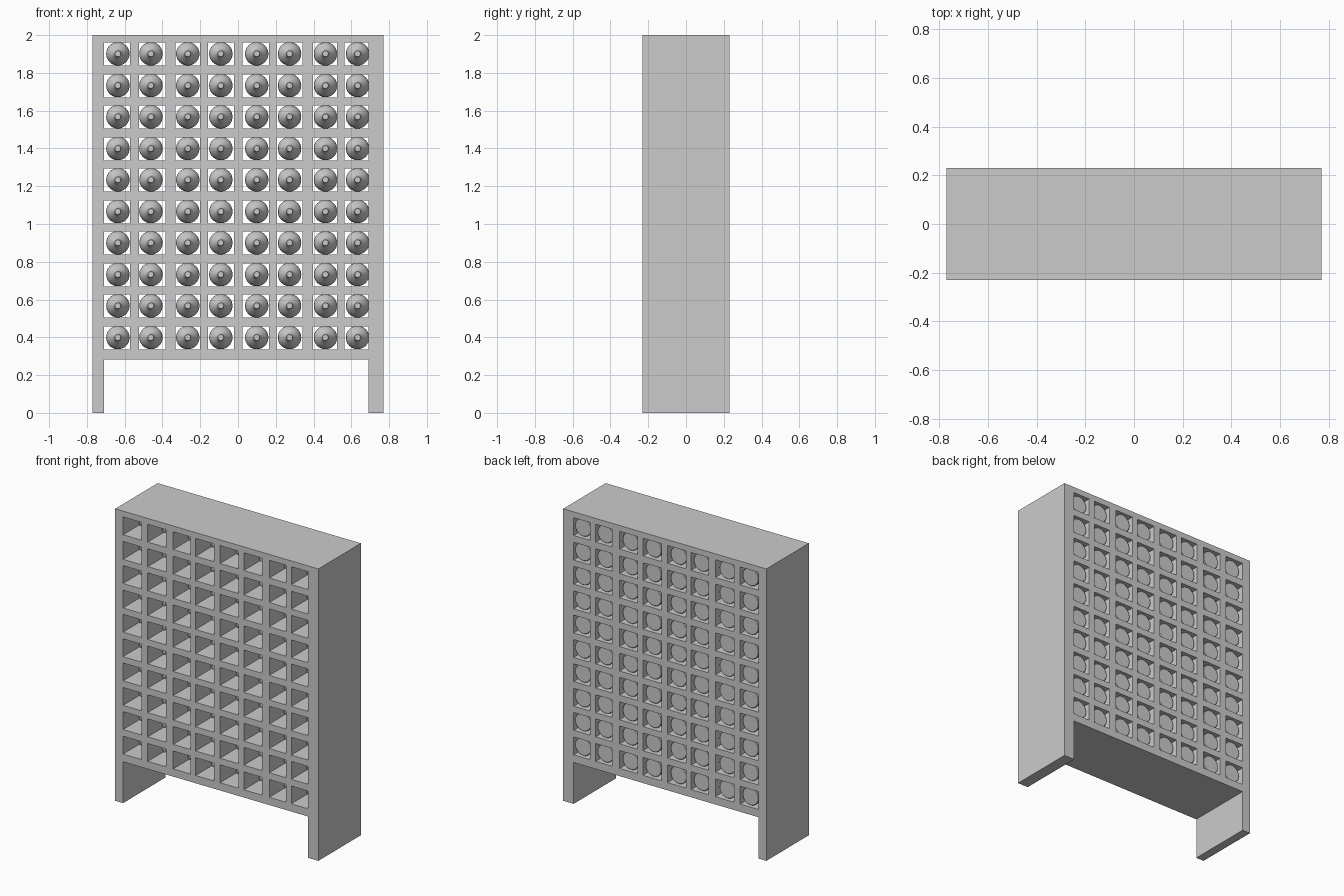
import bpy, bmesh
from math import pi, sin, cos

if "Cube" in bpy.data.objects:
    bpy.data.objects.remove(bpy.data.objects["Cube"])

DEPTH = 0.23
# openings: (left, right) of each column, (bottom, top) of each row
COLS = [(-0.71, -0.572), (-0.523, -0.383), (-0.33, -0.2), (-0.16, -0.022),
        (0.025, 0.165), (0.205, 0.342), (0.398, 0.523), (0.565, 0.69)]
BOTTLE_X = [-0.636, -0.461, -0.266, -0.091, 0.099, 0.273, 0.463, 0.633]
ROWS = []
for i in range(5):
    base = 0.336 + i * 0.3335
    ROWS += [(base, base + 0.122), (base + 0.168, base + 0.290)]


def finish(name, bm):
    bmesh.ops.recalc_face_normals(bm, faces=bm.faces)
    mesh = bpy.data.meshes.new(name)
    bm.to_mesh(mesh)
    bm.free()
    obj = bpy.data.objects.new(name, mesh)
    bpy.context.collection.objects.link(obj)
    return obj


# Rack frame: lattice of solid cells around the openings, extruded through the depth
def build_frame():
    xs = [-0.77] + [v for c in COLS for v in c] + [0.77]
    zs = [0, 0.283] + [v for r in ROWS for v in r] + [2.0]
    bm = bmesh.new()
    grid = [[bm.verts.new((x, -DEPTH, z)) for z in zs] for x in xs]
    last = len(xs) - 2
    for i in range(len(xs) - 1):
        for j in range(len(zs) - 1):
            leg_gap = j == 0 and 0 < i < last
            opening = i % 2 == 1 and j >= 2 and j % 2 == 0
            if not (leg_gap or opening):
                bm.faces.new((grid[i][j], grid[i + 1][j], grid[i + 1][j + 1], grid[i][j + 1]))
    bmesh.ops.delete(bm, geom=[v for v in bm.verts if not v.link_faces], context='VERTS')
    ext = bmesh.ops.extrude_face_region(bm, geom=bm.faces[:], use_keep_orig=True)
    bmesh.ops.translate(bm, vec=(0, 2 * DEPTH, 0),
                        verts=[g for g in ext['geom'] if isinstance(g, bmesh.types.BMVert)])
    return finish("rack_frame", bm)


# Bottle: (radius, y) profile spun about the y axis, neck towards the front
def build_bottle():
    profile = [(0.058, 0.21), (0.062, 0.205), (0.062, 0.02), (0.058, -0.002),
               (0.046, -0.024), (0.03, -0.042), (0.02, -0.058), (0.016, -0.08),
               (0.015, -0.125), (0.018, -0.127), (0.018, -0.142), (0.015, -0.145),
               (0.009, -0.145), (0.009, -0.14)]
    n = 32
    bm = bmesh.new()
    rings = [[bm.verts.new((r * cos(2 * pi * k / n), y, r * sin(2 * pi * k / n)))
              for k in range(n)] for r, y in profile]
    for a, b in zip(rings, rings[1:]):
        for k in range(n):
            bm.faces.new((a[k], a[(k + 1) % n], b[(k + 1) % n], b[k]))
    bm.faces.new(rings[0])
    bm.faces.new(rings[-1])
    obj = finish("bottle", bm)
    bpy.context.view_layer.objects.active = obj
    obj.select_set(True)
    bpy.ops.object.shade_smooth_by_angle(angle=0.6)
    return obj


build_frame()
bottle = build_bottle()
first = True
for x in BOTTLE_X:
    for low, high in ROWS:
        obj = bottle if first else bottle.copy()
        if not first:
            bpy.context.collection.objects.link(obj)
        first = False
        obj.location = (x, 0, low + 0.063)
